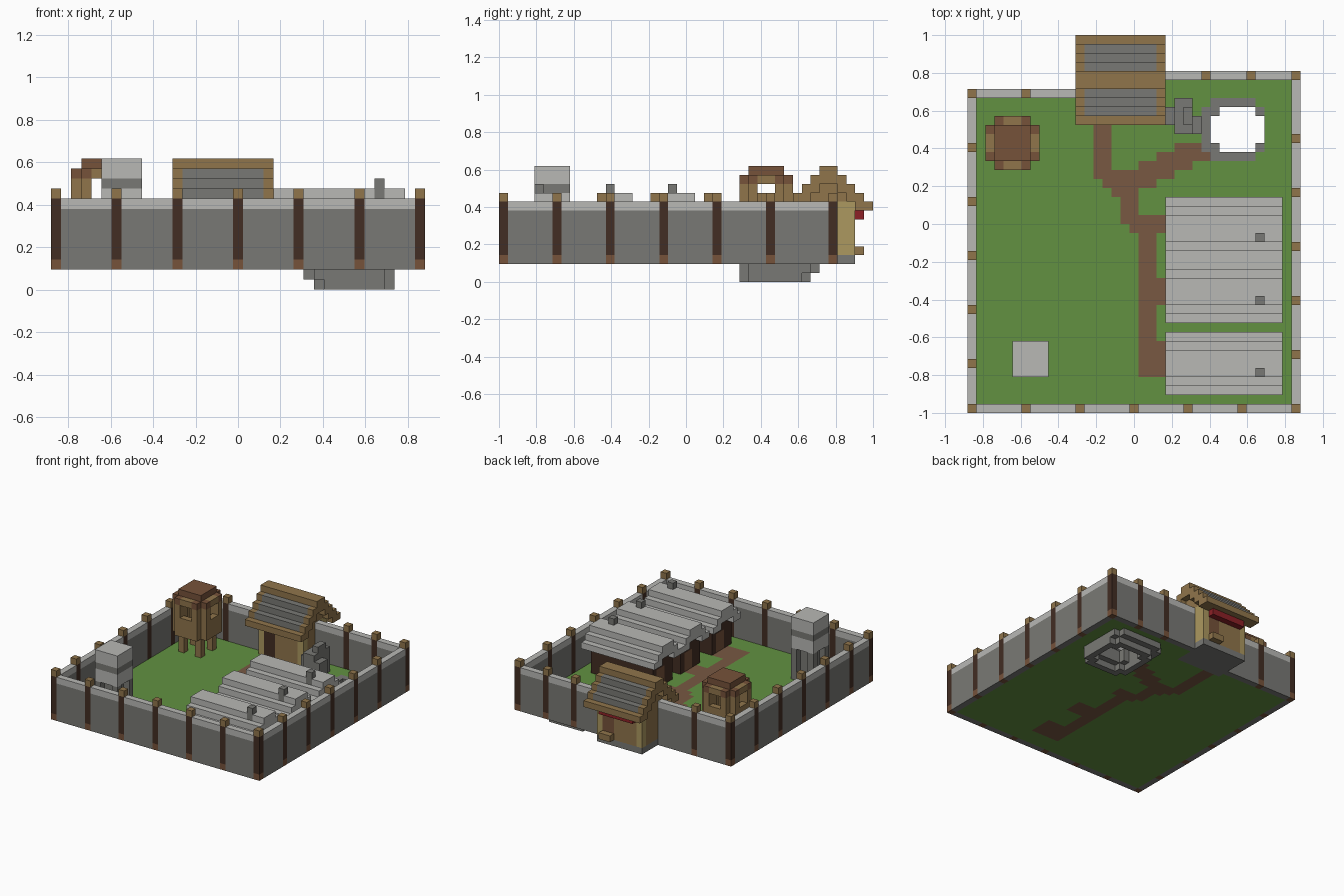
import bpy
import bmesh
from mathutils import Vector

# The whole fort sits on a cubic lattice: 37 wide, 42 deep, 13 high
UNIT = 2 / 42
ORIGIN = Vector((18.5, 21, 0))

old = bpy.data.objects.get("Cube")
if old:
    bpy.data.objects.remove(old, do_unlink=True)

PALETTE = {
    "grass": (98, 145, 65), "path_brown": (120, 88, 66), "stone": (121, 121, 117),
    "pale_stone": (184, 184, 181), "dark_wood": (66, 45, 35), "tan_wood": (144, 117, 75),
    "straw": (172, 152, 96), "red_cloth": (140, 32, 38), "brown_wood": (118, 82, 58),
}


def linear(c):
    c /= 255
    return c / 12.92 if c < 0.04 else ((c + 0.055) / 1.055) ** 2.4


MATERIALS = {}
for label, rgb in PALETTE.items():
    mat = bpy.data.materials.new(label)
    mat.use_nodes = True
    colour = (*[linear(c) for c in rgb], 1)
    mat.diffuse_color = colour
    bsdf = mat.node_tree.nodes["Principled BSDF"]
    bsdf.inputs["Base Color"].default_value = colour
    bsdf.inputs["Roughness"].default_value = 0.9
    MATERIALS[label] = mat


def box(colour, xs, ys, zs):
    """Cells of a block; each span is (first, last), both included."""
    span = [range(a, b + 1) for a, b in (xs, ys, zs)]
    return {(i, j, k): colour for i in span[0] for j in span[1] for k in span[2]}


def octagon(colour, xs, ys, zs):
    """A block without its four vertical corner columns."""
    cells = box(colour, xs, ys, zs)
    return {c: v for c, v in cells.items() if not (c[0] in xs and c[1] in ys)}


def cut(cells, hole):
    for c in hole:
        cells.pop(c, None)


def build(name, cells):
    """Skin the outside of the cells and merge flat areas of one colour."""
    bm = bmesh.new()
    points = {}
    used = sorted(set(cells.values()))

    def vert(p):
        key = tuple(p)
        if key not in points:
            points[key] = bm.verts.new((Vector(key) - ORIGIN) * UNIT)
        return points[key]

    for cell, colour in cells.items():
        for axis in range(3):
            for side in (0, 1):
                near = list(cell)
                near[axis] += 2 * side - 1
                if tuple(near) in cells:
                    continue
                ring = []
                for u, v in ((0, 0), (1, 0), (1, 1), (0, 1)):
                    p = list(cell)
                    p[axis] += side
                    p[(axis + 1) % 3] += u
                    p[(axis + 2) % 3] += v
                    ring.append(vert(p))
                face = bm.faces.new(ring if side else ring[::-1])
                face.material_index = used.index(colour)
    bmesh.ops.dissolve_limit(bm, angle_limit=0.01, verts=bm.verts, edges=bm.edges,
                             delimit={"MATERIAL"})
    mesh = bpy.data.meshes.new(name)
    bm.to_mesh(mesh)
    bm.free()
    for colour in used:
        mesh.materials.append(MATERIALS[colour])
    obj = bpy.data.objects.new(name, mesh)
    bpy.context.collection.objects.link(obj)


# Ground with the trodden path and the pond opening
ground = box("grass", (1, 35), (1, 33), (2, 2))
ground.update(box("grass", (1, 12), (34, 34), (2, 2)))
ground.update(box("grass", (21, 35), (34, 36), (2, 2)))
path = {}
for xs, ys in (((14, 15), (26, 33)), ((15, 17), (25, 26)), ((16, 18), (24, 25)),
               ((17, 18), (21, 24)), ((18, 21), (20, 21)), ((19, 20), (4, 20)),
               ((21, 23), (12, 14)), ((21, 23), (4, 7)), ((18, 20), (25, 26)),
               ((19, 22), (26, 27)), ((21, 24), (27, 28)), ((23, 26), (28, 29))):
    path.update(box("path_brown", xs, ys, (2, 2)))
ground.update({c: v for c, v in path.items() if c in ground})
opening = octagon("grass", (27, 32), (29, 33), (2, 2))
ground.update(octagon("stone", (26, 32), (28, 34), (2, 2)))
cut(ground, opening)
build("ground", ground)

# Sunken stone pond basin
basin = octagon("stone", (25, 33), (27, 35), (1, 1))
cut(basin, octagon("stone", (27, 32), (29, 33), (1, 1)))
lower = octagon("stone", (26, 33), (27, 34), (0, 0))
cut(lower, octagon("stone", (27, 32), (28, 33), (0, 0)))
basin.update(lower)
build("pond_basin", basin)

# Stacked rocks beside the pond
rocks = box("stone", (22, 23), (32, 33), (3, 5))
rocks.update(box("stone", (23, 24), (31, 34), (3, 6)))
rocks.update(box("stone", (24, 25), (31, 32), (3, 5)))
rocks.update(box("stone", (24, 24), (32, 33), (7, 7)))
build("rock_pile", rocks)


# Perimeter walls with timber posts
def wall(name, xs, ys, posts):
    cells = box("stone", xs, ys, (2, 7))
    cells.update(box("pale_stone", xs, ys, (8, 8)))
    for x, y in posts:
        for colour, zs in (("brown_wood", (2, 2)), ("dark_wood", (3, 8)), ("tan_wood", (9, 9))):
            cells.update(box(colour, (x, x), (y, y), zs))
    build(name, cells)


wall("front_wall", (0, 36), (0, 0), [(x, 0) for x in range(0, 37, 6)])
wall("left_wall", (36, 36), (1, 37), [(36, y) for y in (*range(6, 31, 6), 37)])
wall("right_wall", (0, 0), (1, 35), [(0, y) for y in range(5, 36, 6)])
wall("back_wall_right", (1, 12), (35, 35), [(6, 35)])
wall("back_wall_left", (21, 35), (37, 37), [(26, 37), (31, 37)])

# Gatehouse body: stone base, timber walls, straw corner posts, doors
gate = box("tan_wood", (13, 20), (34, 39), (3, 8))
for step in range(4):
    gate.update(box("tan_wood", (13, 20), (36 - step, 37 + step), (11 - step, 11 - step)))
cut(gate, box("", (14, 19), (35, 38), (3, 11)))
for x in (13, 20):
    for y in (34, 39):
        gate.update(box("straw", (x, x), (y, y), (3, 8)))
gate.update(box("straw", (20, 20), (38, 38), (3, 8)))
gate.update(box("stone", (13, 20), (34, 39), (2, 2)))
gate.update(box("brown_wood", (18, 19), (39, 39), (3, 6)))
gate.update(box("dark_wood", (14, 15), (34, 34), (3, 6)))
build("gatehouse_walls", gate)

# Gatehouse roof: stepped slopes, stone infill inside a timber border
roof = {}
for step in range(5):
    top = 12 - step
    low = top if step == 4 else top - 1
    for y in (36 - step, 37 + step):
        roof.update(box("tan_wood", (12, 21), (y, y), (low, top)))
        if step in (1, 2, 3):
            roof.update(box("stone", (13, 20), (y, y), (low, top)))
build("gatehouse_roof", roof)
build("gatehouse_awning", box("red_cloth", (14, 19), (40, 40), (7, 7)))
build("gatehouse_doorstep", box("tan_wood", (18, 19), (40, 40), (3, 3)))

# Three long houses with stepped roofs and chimneys
for number, y in enumerate((2, 10, 17), 1):
    house = box("dark_wood", (23, 33), (y + 1, y + 5), (2, 7))
    house.update(box("dark_wood", (23, 33), (y + 2, y + 4), (8, 8)))
    cut(house, box("", (24, 32), (y + 2, y + 4), (3, 8)))
    house.update(octagon("stone", (24, 32), (y + 2, y + 4), (2, 2)))
    house.update(box("brown_wood", (23, 23), (y + 3, y + 4), (3, 5)))
    build(f"house_{number}_walls", house)
    slopes = {}
    for step, rows in enumerate(((0, 6), (1, 5), (2, 3, 4))):
        for row in rows:
            slopes.update(box("pale_stone", (22, 34), (y + row, y + row),
                              (max(7, 6 + step), 7 + step)))
    slopes.update(box("stone", (32, 32), (y + 2, y + 2), (9, 10)))
    build(f"house_{number}_roof", slopes)

# Wooden watchtower on four legs
tower = octagon("tan_wood", (2, 7), (27, 32), (6, 10))
cut(tower, box("", (3, 6), (28, 31), (7, 10)))
for hole in (((4, 5), (27, 32)), ((2, 7), (29, 30))):
    cut(tower, box("", *hole, (9, 10)))
for x in (3, 6):
    for y in (28, 31):
        tower.update(box("tan_wood", (x, x), (y, y), (3, 10)))
tower.update(octagon("brown_wood", (2, 7), (27, 32), (11, 11)))
tower.update(box("tan_wood", (4, 5), (27, 32), (11, 11)))
tower.update(box("tan_wood", (2, 7), (29, 30), (11, 11)))
tower.update(box("brown_wood", (3, 6), (28, 31), (12, 12)))
build("watchtower", tower)

# Square stone tower: corner pillars carrying a banded top
turret = box("pale_stone", (5, 8), (4, 7), (8, 12))
turret.update(box("stone", (5, 8), (4, 7), (10, 10)))
for x in (5, 8):
    for y in (4, 7):
        turret.update(box("stone", (x, x), (y, y), (3, 7)))
turret.update(box("stone", (6, 7), (5, 6), (3, 7)))
build("stone_tower", turret)
